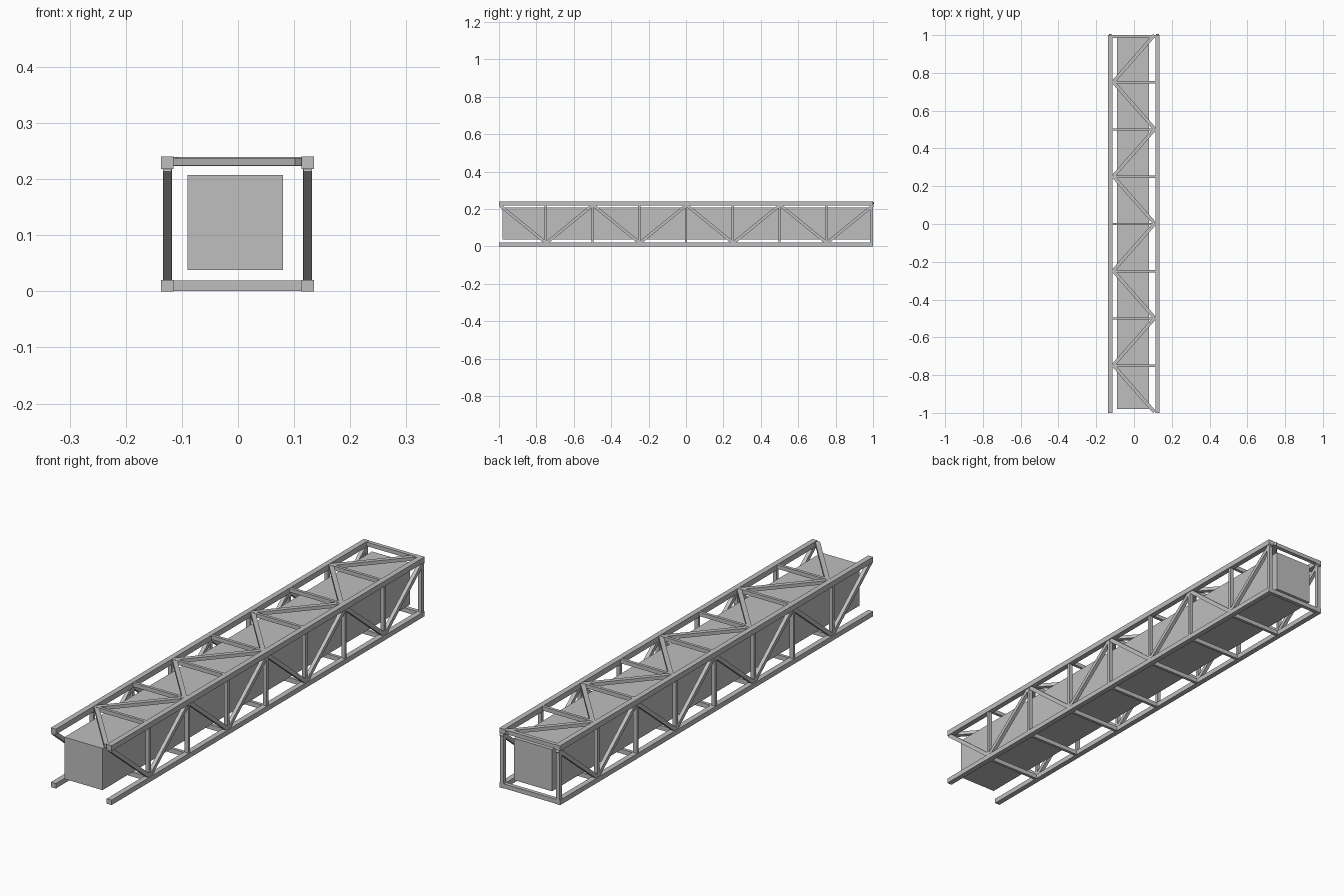
import bpy
from mathutils import Vector, Matrix

cube = bpy.data.objects.get("Cube")
if cube:
    bpy.data.objects.remove(cube)

grey = bpy.data.materials.new("steel grey")
grey.use_nodes = True
colour = (0.52, 0.52, 0.52, 1)
grey.diffuse_color = colour
grey.node_tree.nodes["Principled BSDF"].inputs["Base Color"].default_value = colour


def box(name, lo, hi):
    """Axis-aligned block between two corners."""
    lo, hi = Vector(lo), Vector(hi)
    bpy.ops.mesh.primitive_cube_add(size=1)
    ob = bpy.context.object
    ob.name = name
    ob.data.transform(Matrix.Translation((lo + hi) / 2) @ Matrix.Diagonal((*(hi - lo), 1)))
    ob.data.materials.append(grey)
    return ob


def bar(name, a, b, width, depth, normal):
    """Flat-sided bar from a to b, with its depth along the given normal."""
    a, b, n = Vector(a), Vector(b), Vector(normal)
    along = (b - a).normalized()
    side = n.cross(along)
    frame = Matrix((side, n, along)).transposed().to_4x4()
    bpy.ops.mesh.primitive_cube_add(size=1)
    ob = bpy.context.object
    ob.name = name
    size = Matrix.Diagonal((width, depth, (b - a).length, 1))
    ob.data.transform(Matrix.Translation((a + b) / 2) @ frame @ size)
    ob.data.materials.append(grey)


XC = 0.125          # chord centre line
C = 0.011           # half a chord
H = 0.24            # overall height
STEP = 0.25         # panel length
PANELS = 8
sides = (("left", 1), ("right", -1))

# Long chords
for label, s in sides:
    x = s * XC - 0.001
    box(label + "_bottom_chord", (x - C, -1, 0), (x + C, 1, 0.02))
    box(label + "_top_chord", (x - C, -1, H - 0.022), (x + C, 1, H))

# Inner duct
box("inner_duct", (-0.09, -0.98, 0.038), (0.08, 0.985, 0.207))

# Posts and cross bars at each panel joint, with a heavier frame at the back
for i in range(1, PANELS + 1):
    last = i == PANELS
    t = 0.008 if last else 0.006
    y = -1 + i * STEP - (t if last else 0)
    for label, s in sides:
        x = s * XC - 0.001
        box(f"{label}_post_{i}", (x - 0.008, y - t, 0.015), (x + 0.008, y + t, H - 0.015))
    box(f"top_cross_bar_{i}", (-0.118, y - t, H - 0.017), (0.116, y + t, H - 0.001))
    box(f"bottom_cross_bar_{i}", (-0.118, y - t, 0.001), (0.116, y + t, 0.019))

# Zigzag bracing on the top and both sides
for i in range(PANELS):
    y0, y1 = -0.995 + i * STEP, -0.995 + (i + 1) * STEP - 0.005
    d = 1 if i % 2 == 0 else -1
    bar(f"top_brace_{i + 1}", (d * 0.108, y0, H - 0.009), (-d * 0.108, y1, H - 0.009),
        0.018, 0.014, (0, 0, 1))
    mid = H / 2
    for label, s in sides:
        x = s * XC - 0.001
        bar(f"{label}_brace_{i + 1}", (x, y0, mid + d * 0.1), (x, y1, mid - d * 0.1),
            0.016, 0.015, (1, 0, 0))
